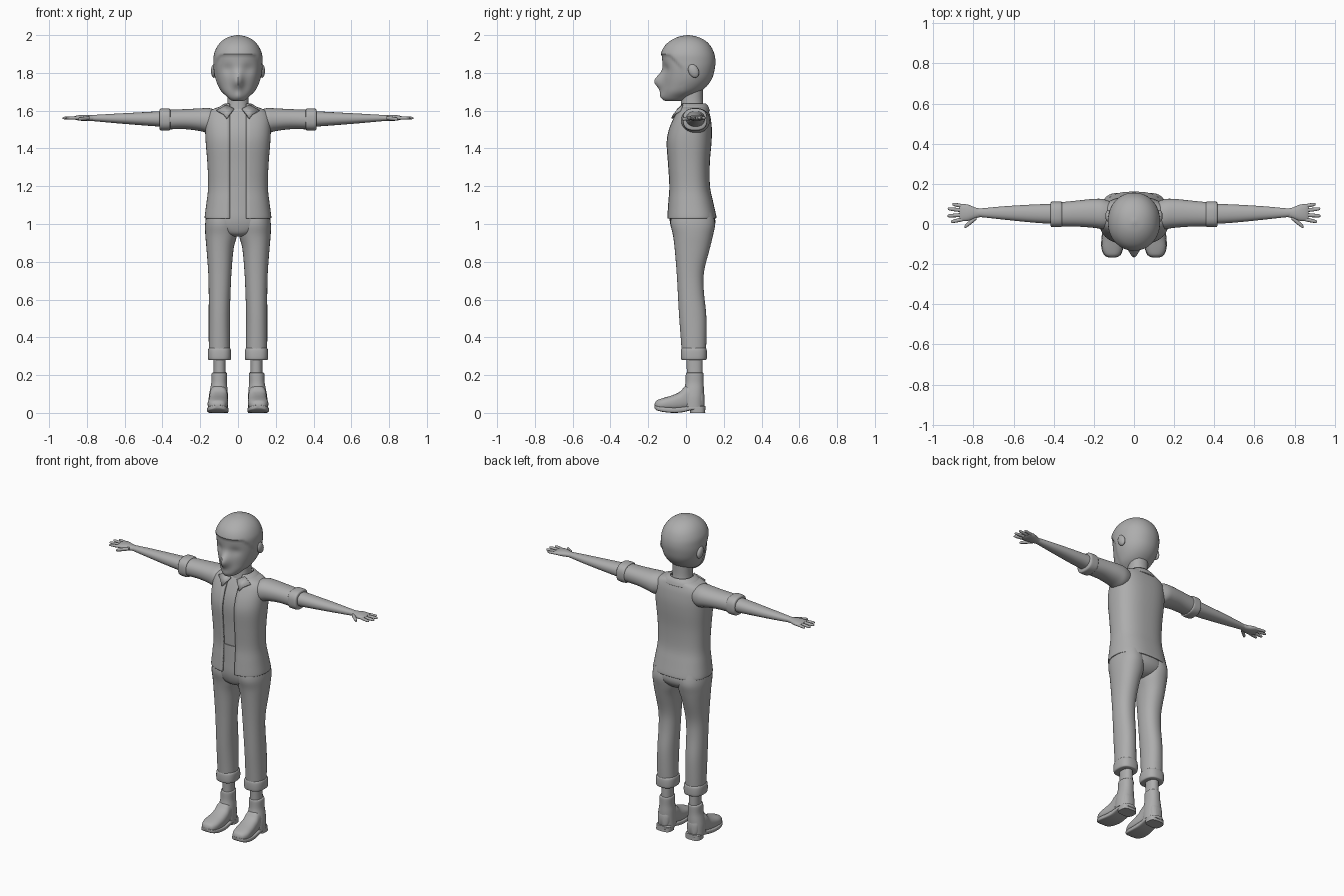
import bpy, bmesh, math
from mathutils import Vector

grey = bpy.data.materials.new("plain grey")
grey.diffuse_color = (0.42, 0.42, 0.42, 1)


def finish(name, bm, mirror=False, thick=0, angle=40):
    bmesh.ops.recalc_face_normals(bm, faces=bm.faces)
    me = bpy.data.meshes.new(name)
    bm.to_mesh(me)
    bm.free()
    ob = bpy.data.objects.new(name, me)
    bpy.context.collection.objects.link(ob)
    me.materials.append(grey)
    bpy.ops.object.select_all(action='DESELECT')
    bpy.context.view_layer.objects.active = ob
    ob.select_set(True)
    bpy.ops.object.shade_smooth_by_angle(angle=math.radians(angle))
    if thick:
        m = ob.modifiers.new("Thickness", 'SOLIDIFY')
        m.thickness = thick
    if mirror:
        m = ob.modifiers.new("Mirror", 'MIRROR')
        m.use_clip = False
        m.use_mirror_merge = False
    return ob


def smooth_rings(rings, sub):
    # Catmull-Rom through the ring parameters
    out = []
    for i in range(len(rings) - 1):
        p = [rings[max(0, min(len(rings) - 1, i + k))] for k in (-1, 0, 1, 2)]
        for s in range(sub):
            t = s / sub
            out.append([0.5 * (2 * b + (c - a) * t + (2 * a - 5 * b + 4 * c - d) * t * t
                               + (3 * b - a - 3 * c + d) * t ** 3) for a, b, c, d in zip(*p)])
    return out + [list(rings[-1])]


def loft(name, rings, axis='Z', n=32, e=2.2, sub=4, gap=0, fn=None, mirror=False, thick=0):
    """rings: (position, centre1, centre2, radius1, radius2); gap leaves a slit in front."""
    bm = bmesh.new()
    loops = []
    for t, c1, c2, r1, r2 in smooth_rings(rings, sub):
        r1, r2 = max(r1, .001), max(r2, .001)
        a0 = math.asin(min(.95, (gap / r1) ** (e / 2))) if gap else 0
        loop = []
        for i in range(n):
            a = -math.pi / 2 + a0 + (2 * math.pi - 2 * a0) * i / (n - 1 if gap else n)
            u = c1 + r1 * math.copysign(abs(math.cos(a)) ** (2 / e), math.cos(a))
            v = c2 + r2 * math.copysign(abs(math.sin(a)) ** (2 / e), math.sin(a))
            co = Vector({'Z': (u, v, t), 'X': (t, u, v), 'Y': (u, t, v)}[axis])
            loop.append(bm.verts.new(fn(co) if fn else co))
        loops.append(loop)
    for A, B in zip(loops, loops[1:]):
        for i in range(n - 1 if gap else n):
            j = (i + 1) % n
            bm.faces.new((A[i], A[j], B[j], B[i]))
    if not gap:
        bm.faces.new(loops[0])
        bm.faces.new(loops[-1])
    return finish(name, bm, mirror, thick)


def span(z, rx, y0, y1):
    # ring centred on x from its front and back limits
    return (z, 0, (y0 + y1) / 2, rx, (y1 - y0) / 2)


def clamp(v):
    return max(0, min(1, v))


# Head: hairline step, eye hollows and nose are pushed into the loft
def face(co):
    x, y, z = co
    f = clamp((1.90 - max(0, y + .09) - z) / .012) * clamp((-.01 - y) / .02)
    x *= 1 - .05 * f
    y = .02 + (y - .02) * (1 - .05 * f)
    if y < -.05:
        nose = .048 * math.exp(-((z - 1.755) / .042) ** 2) + .012 * math.exp(-((z - 1.68) / .03) ** 2)
        y -= nose * math.exp(-(x / .027) ** 2)
        y += .010 * math.exp(-((abs(x) - .055) / .03) ** 2 - ((z - 1.82) / .03) ** 2)
    return Vector((x, y, z))


loft("head", [span(*r) for r in (
    (1.65, .022, -.105, -.03), (1.656, .04, -.12, -.01), (1.672, .06, -.13, .02), (1.70, .088, -.13, .075),
    (1.735, .107, -.128, .115), (1.775, .121, -.128, .14), (1.82, .129, -.13, .152), (1.86, .130, -.133, .156),
    (1.90, .127, -.133, .150), (1.94, .110, -.115, .132), (1.97, .084, -.083, .103),
    (1.99, .050, -.043, .064), (2.0, .006, .004, .018))], n=72, sub=5, e=2.1, fn=face)
bm = bmesh.new()
bmesh.ops.create_uvsphere(bm, u_segments=20, v_segments=12, radius=1)
for v in bm.verts:
    v.co = Vector((.128 + .015 * v.co.x, .04 + .028 * v.co.y - .008 * v.co.z, 1.81 + .036 * v.co.z))
finish("ear", bm, True)
loft("neck", [span(*r) for r in ((1.54, .07, -.04, .10), (1.60, .062, -.03, .098),
                                 (1.65, .056, -.025, .09), (1.74, .058, -.02, .09))])

# Open jacket over a shirt
loft("jacket", [span(*r) for r in (
    (1.03, .176, -.10, .16), (1.045, .176, -.10, .16), (1.12, .166, -.095, .143), (1.20, .158, -.09, .127),
    (1.32, .162, -.097, .126), (1.43, .171, -.104, .135), (1.50, .174, -.092, .137), (1.56, .172, -.067, .131),
    (1.595, .155, -.048, .122), (1.615, .115, -.036, .115), (1.625, .075, -.025, .105))],
     n=49, e=2.5, gap=.043, thick=.012)
loft("shirt", [span(*r) for r in (
    (1.17, .140, -.075, .11), (1.20, .142, -.077, .11), (1.32, .145, -.080, .11), (1.43, .152, -.085, .118),
    (1.50, .152, -.075, .118), (1.56, .145, -.052, .112), (1.60, .09, -.033, .10), (1.615, .06, -.025, .09))], e=2.5)

# Collar band and its two front flaps
loft("collar_band", [span(*r) for r in ((1.598, .118, -.045, .127), (1.62, .100, -.04, .119),
                                        (1.638, .068, -.03, .106))], n=41, gap=.045, thick=.008)
bm = bmesh.new()
flap = [(.022, -.045, 1.612), (.060, -.078, 1.562), (.078, -.066, 1.585), (.113, -.035, 1.603), (.062, -.02, 1.632)]
bm.faces.new([bm.verts.new(p) for p in flap])
finish("collar_flap", bm, True, .01)

# Arms
loft("sleeve", [(.09, .045, 1.55, .055, .045), (.15, .049, 1.547, .074, .066), (.20, .053, 1.552, .072, .060),
                (.28, .052, 1.555, .065, .053), (.37, .048, 1.553, .060, .052)], 'X', mirror=True)
loft("sleeve_cuff", [(.358, .048, 1.553, .055, .050), (.362, .048, 1.553, .063, .057),
                     (.385, .048, 1.553, .064, .059), (.41, .048, 1.553, .063, .057),
                     (.416, .048, 1.553, .055, .050)], 'X', e=2.6, mirror=True)
loft("forearm", [(.38, .050, 1.556, .051, .043), (.50, .052, 1.557, .045, .035), (.65, .055, 1.559, .033, .025),
                 (.77, .056, 1.561, .021, .016), (.79, .056, 1.561, .022, .015)], 'X', mirror=True)
loft("palm", [(.76, .056, 1.561, .020, .014), (.79, .055, 1.561, .027, .016), (.825, .056, 1.562, .040, .016),
              (.855, .057, 1.562, .042, .012), (.868, .057, 1.562, .038, .007)], 'X', n=24, mirror=True)


def digit(name, x0, y0, x1, y1, r, drop=0):
    pts = [(0, r), (.5, r), (.85, r * .85), (.97, r * .55), (1, r * .1)]
    loft(name, [(x0 + (x1 - x0) * k, y0 + (y1 - y0) * k, 1.561 - drop * k, w, w * .85) for k, w in pts],
         'X', n=12, sub=2, mirror=True)


for i, (y0, x1, y1) in enumerate(((.088, .905, .099), (.067, .928, .076), (.046, .93, .040), (.025, .912, .011))):
    digit("finger_%d" % (i + 1), .845, y0, x1, y1, .0095)
digit("thumb", .785, .033, .845, -.016, .012, .006)

# Trousers: hips, two legs, turned-up cuffs
loft("hips", [span(*r) for r in ((.935, .03, -.04, .08), (.95, .10, -.065, .12), (.985, .165, -.08, .15),
                                 (1.03, .169, -.087, .154), (1.10, .155, -.085, .133), (1.20, .143, -.082, .113))])
loft("trouser_leg", [(.30, .098, .042, .056, .063), (.40, .099, .040, .056, .068), (.52, .099, .035, .056, .072),
                     (.65, .097, .025, .058, .069), (.75, .096, .023, .062, .073), (.87, .095, .033, .072, .093),
                     (.94, .089, .037, .084, .106), (1.0, .088, .036, .086, .118), (1.06, .085, .033, .080, .110)],
     mirror=True)
loft("trouser_cuff", [(.279, .098, .042, .050, .058), (.284, .098, .042, .060, .067), (.31, .098, .042, .062, .069),
                      (.336, .098, .042, .060, .067), (.345, .098, .042, .053, .061)], e=2.6, mirror=True)

# Socks and boots
loft("sock", [(.17, .097, .046, .033, .042), (.23, .097, .046, .032, .042), (.32, .097, .044, .032, .043)], mirror=True)
loft("boot_shaft", [(.03, .104, .040, .052, .054), (.08, .104, .040, .051, .055), (.12, .102, .042, .047, .053),
                    (.16, .100, .045, .041, .048), (.205, .099, .046, .041, .047), (.213, .099, .046, .036, .043)],
     mirror=True)
loft("boot_foot", [(-.166, .108, .038, .012, .010), (-.155, .108, .040, .037, .026), (-.12, .108, .046, .052, .033),
                   (-.07, .105, .052, .053, .042), (-.03, .103, .062, .050, .052), (0, .103, .078, .048, .066),
                   (.05, .103, .080, .046, .068), (.085, .103, .07, .036, .055), (.097, .103, .06, .018, .035)],
     'Y', e=2.5, mirror=True)
loft("boot_sole", [(-.168, .108, .034, .014, .008), (-.155, .108, .026, .041, .012), (-.115, .108, .018, .055, .014),
                   (-.06, .105, .014, .056, .014), (-.015, .103, .018, .052, .014), (.035, .103, .026, .050, .011),
                   (.08, .103, .026, .046, .011), (.103, .103, .026, .024, .010)], 'Y', e=5, sub=3, mirror=True)
loft("boot_heel", [(0, .103, .062, .050, .040), (.028, .103, .060, .050, .041)], e=3, sub=1, mirror=True)
